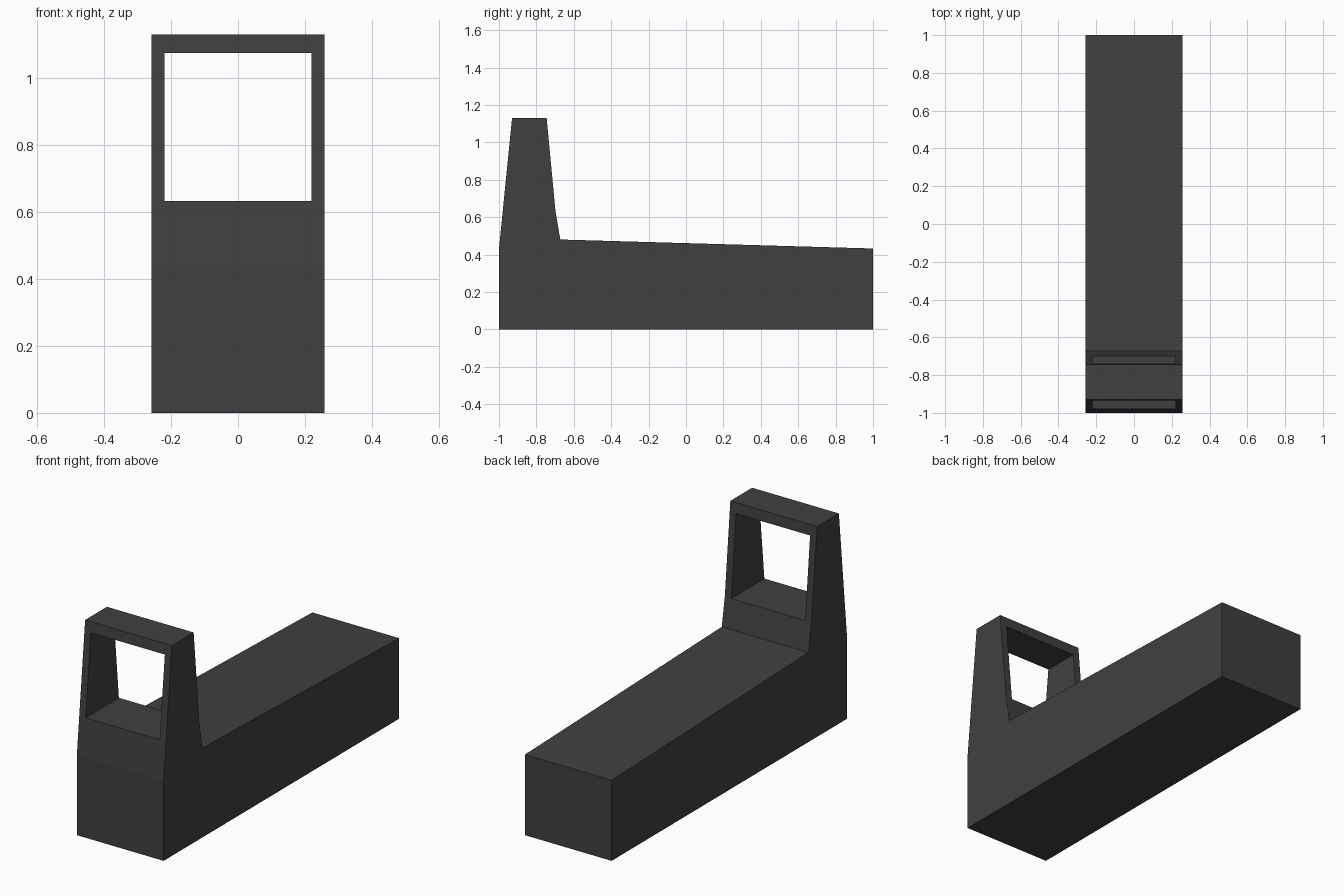
import bpy, bmesh

if "Cube" in bpy.data.objects:
    bpy.data.objects.remove(bpy.data.objects["Cube"])

mat = bpy.data.materials.new("dark grey")
mat.diffuse_color = (0.051, 0.051, 0.051, 1)
mat.use_nodes = True
mat.node_tree.nodes["Principled BSDF"].inputs["Base Color"].default_value = mat.diffuse_color


def prism(name, profile, half_width):
    """Extrude a (y, z) profile across x, centred on x = 0."""
    bm = bmesh.new()
    face = bm.faces.new([bm.verts.new((-half_width, y, z)) for y, z in profile])
    ext = bmesh.ops.extrude_face_region(bm, geom=[face])
    moved = [v for v in ext["geom"] if isinstance(v, bmesh.types.BMVert)]
    bmesh.ops.translate(bm, verts=moved, vec=(2 * half_width, 0, 0))
    # The extrusion may keep the starting face or drop it: close the open end
    rim = [e for e in bm.edges if e.is_boundary]
    if rim:
        bmesh.ops.holes_fill(bm, edges=rim)
    bmesh.ops.recalc_face_normals(bm, faces=bm.faces)
    mesh = bpy.data.meshes.new(name)
    bm.to_mesh(mesh)
    bm.free()
    mesh.materials.append(mat)
    obj = bpy.data.objects.new(name, mesh)
    bpy.context.collection.objects.link(obj)
    return obj


# Long sloping base with the tapered upright at the front
body = prism("sight_body", [
    (-1, 0), (-1, 0.43), (-0.93, 1.13), (-0.745, 1.13),
    (-0.698, 0.634), (-0.672, 0.481), (1, 0.433), (1, 0)], 0.258)

# Square window through the upright
cutter = prism("window_cutter", [
    (-1.2, 0.633), (-1.2, 1.074), (-0.5, 1.074), (-0.5, 0.633)], 0.22)
mod = body.modifiers.new("window", 'BOOLEAN')
mod.operation = 'DIFFERENCE'
mod.solver = 'EXACT'
mod.object = cutter

# Apply the cut, then discard the helper
bpy.context.view_layer.objects.active = body
bpy.ops.object.modifier_apply(modifier=mod.name)
bpy.data.objects.remove(cutter)
